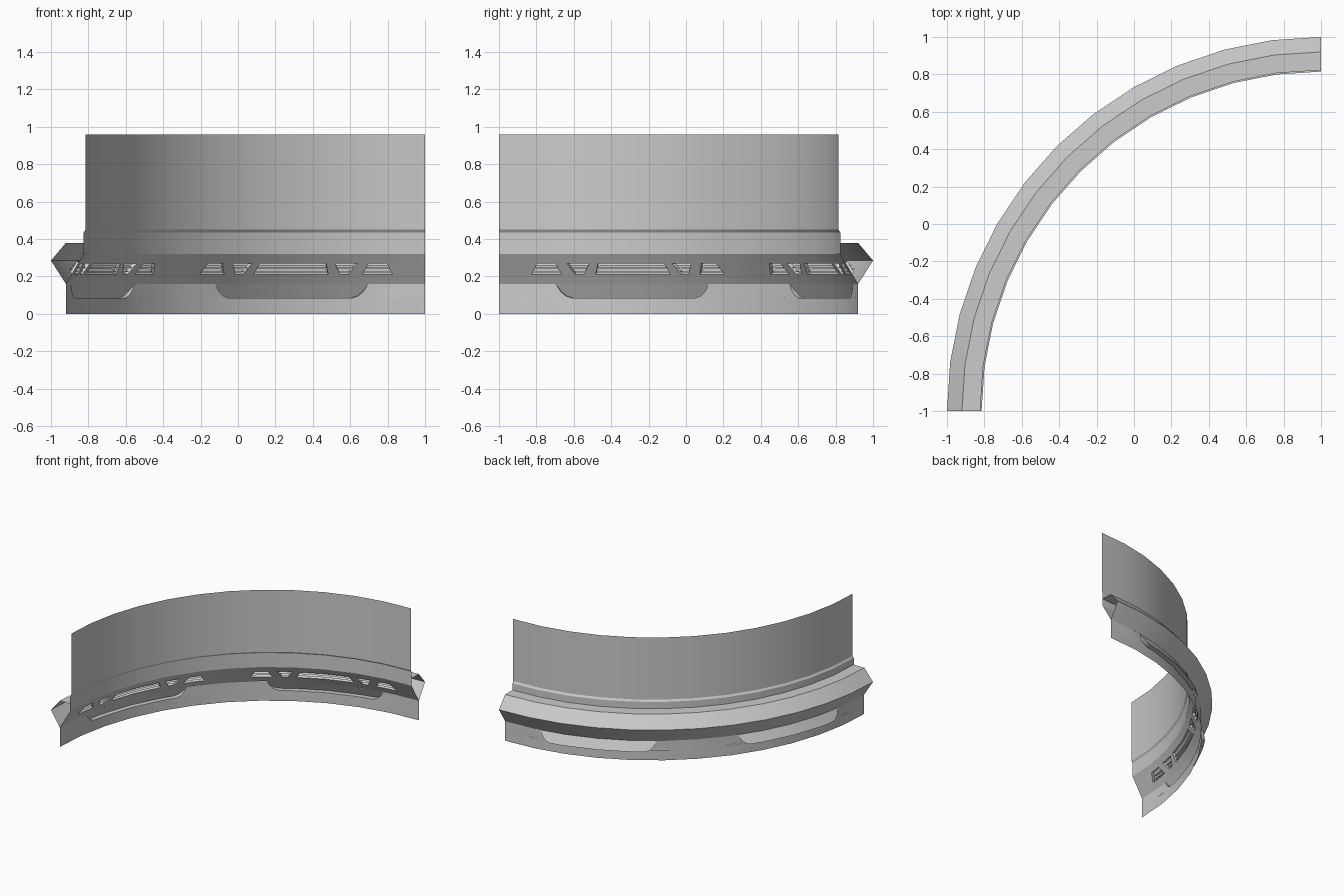
import bpy, bmesh, math

if "Cube" in bpy.data.objects:
    bpy.data.objects.remove(bpy.data.objects["Cube"])

SEG = 7.5                     # degrees per facet: 12 facets in the quarter ring
CENTRES = (22.5, 67.5)        # two identical vent bays


def pt(phi, r, z):
    """Point on the faceted ring; phi is measured from +y towards -x about (1,-1)."""
    h = SEG / 2
    r *= math.cos(math.radians(h)) / math.cos(math.radians(phi % SEG - h))
    a = math.radians(phi)
    return (1 - r * math.sin(a), -1 + r * math.cos(a), z)


def strip(bm, a, b, n=12):
    """Quads between two arcs, each given as (phi0, phi1, r, z)."""
    rails = []
    for p0, p1, r, z in (a, b):
        rails.append([bm.verts.new(pt(p0 + (p1 - p0) * i / n, r, z)) for i in range(n + 1)])
    for i in range(n):
        bm.faces.new((rails[0][i], rails[0][i + 1], rails[1][i + 1], rails[1][i]))


def full(bm, profile):
    for (r0, z0), (r1, z1) in zip(profile, profile[1:]):
        strip(bm, (0, 90, r0, z0), (0, 90, r1, z1))


def finish(bm, name):
    bmesh.ops.remove_doubles(bm, verts=bm.verts, dist=0.0005)
    bmesh.ops.recalc_face_normals(bm, faces=bm.faces)
    me = bpy.data.meshes.new(name)
    bm.to_mesh(me)
    bm.free()
    ob = bpy.data.objects.new(name, me)
    bpy.context.collection.objects.link(ob)
    bpy.ops.object.select_all(action='DESELECT')
    ob.select_set(True)
    bpy.context.view_layer.objects.active = ob
    bpy.ops.object.shade_smooth_by_angle(angle=0.4)
    return ob


# upper wall with small step
bm = bmesh.new()
full(bm, [(1.815, 0.96), (1.815, 0.45), (1.825, 0.435), (1.825, 0.32)])
finish(bm, "upper_wall")

# outer ridge
bm = bmesh.new()
full(bm, [(1.825, 0.38), (1.92, 0.38), (2.0, 0.285), (1.92, 0.16)])
finish(bm, "outer_ridge")

# inner sloping band with vent openings
Z0, Z1 = 0.27, 0.21


def band_r(z):
    return 1.825 + 0.095 * (0.32 - z) / 0.16


# openings on one side of the bay centre: (top from, top to, bottom from, bottom to)
half = [(7.4, 11.2, 8.6, 10.0), (13.2, 16.2, 12.2, 17.2)]
bay = [(-b, -a, -d, -c) for a, b, c, d in reversed(half)] + [(-5.9, 5.9, -6.6, 6.6)] + half
holes = [tuple(c + v for v in h) for c in CENTRES for h in bay]

bm = bmesh.new()
full(bm, [(band_r(0.32), 0.32), (band_r(Z0), Z0)])
full(bm, [(band_r(Z1), Z1), (band_r(0.16), 0.16)])
top = bot = 0
for t0, t1, b0, b1 in holes + [(90, 90, 90, 90)]:
    strip(bm, (top, t0, band_r(Z0), Z0), (bot, b0, band_r(Z1), Z1), 2)
    top, bot = t1, b1
finish(bm, "vent_band")

# slats and rims behind the vent openings
bm = bmesh.new()
for t0, t1, b0, b1 in holes:
    for f in (0.33, 0.67):
        z = Z0 + (Z1 - Z0) * f
        p0, p1 = t0 + (b0 - t0) * f, t1 + (b1 - t1) * f
        r = band_r(z) + 0.008
        strip(bm, (p0, p1, r, z - 0.004), (p0, p1, r + 0.03, z + 0.012), 4)
    for z, p0, p1 in ((Z0, t0, t1), (Z1, b0, b1)):
        strip(bm, (p0, p1, band_r(z), z), (p0, p1, band_r(z) + 0.02, z + 0.012), 4)
    for p, q in ((t0, b0), (t1, b1)):
        ra, rb = band_r(Z0), band_r(Z1)
        bm.faces.new([bm.verts.new(v) for v in (
            pt(p, ra, Z0), pt(q, rb, Z1), pt(q, rb + 0.02, Z1 + 0.012), pt(p, ra + 0.02, Z0 + 0.012))])
finish(bm, "vent_slats")

# lower wall with rounded trapezoid cut-outs, and the hoods over them
R = 1.92
rows = [(0.16, 13.4), (0.12, 12.6), (0.097, 11.8), (0.085, 10.8)]
wall, hood = bmesh.new(), bmesh.new()
full(wall, [(R, 0.085), (R, 0.0)])
for (za, wa), (zb, wb) in zip(rows, rows[1:]):
    ea = eb = 0
    for c in CENTRES:
        strip(wall, (ea, c - wa, R, za), (eb, c - wb, R, zb), 4)
        ea, eb = c + wa, c + wb
        ra, rb = (R + 0.04 * (0.16 - z) / 0.075 for z in (za, zb))
        strip(hood, (c - wa, c + wa, ra, za), (c - wb, c + wb, rb, zb), 8)
        for s in (-1, 1):
            p, q = c + s * wa, c + s * wb
            loop = [pt(p, R, za), pt(q, R, zb), pt(q, rb, zb)]
            if ra > R:
                loop.append(pt(p, ra, za))
            hood.faces.new([hood.verts.new(v) for v in loop])
    strip(wall, (ea, 90, R, za), (eb, 90, R, zb), 4)
for c in CENTRES:
    w = rows[-1][1]
    strip(hood, (c - w, c + w, R + 0.04, 0.085), (c - w, c + w, R, 0.085), 8)
finish(wall, "lower_wall")
finish(hood, "lower_hoods")
